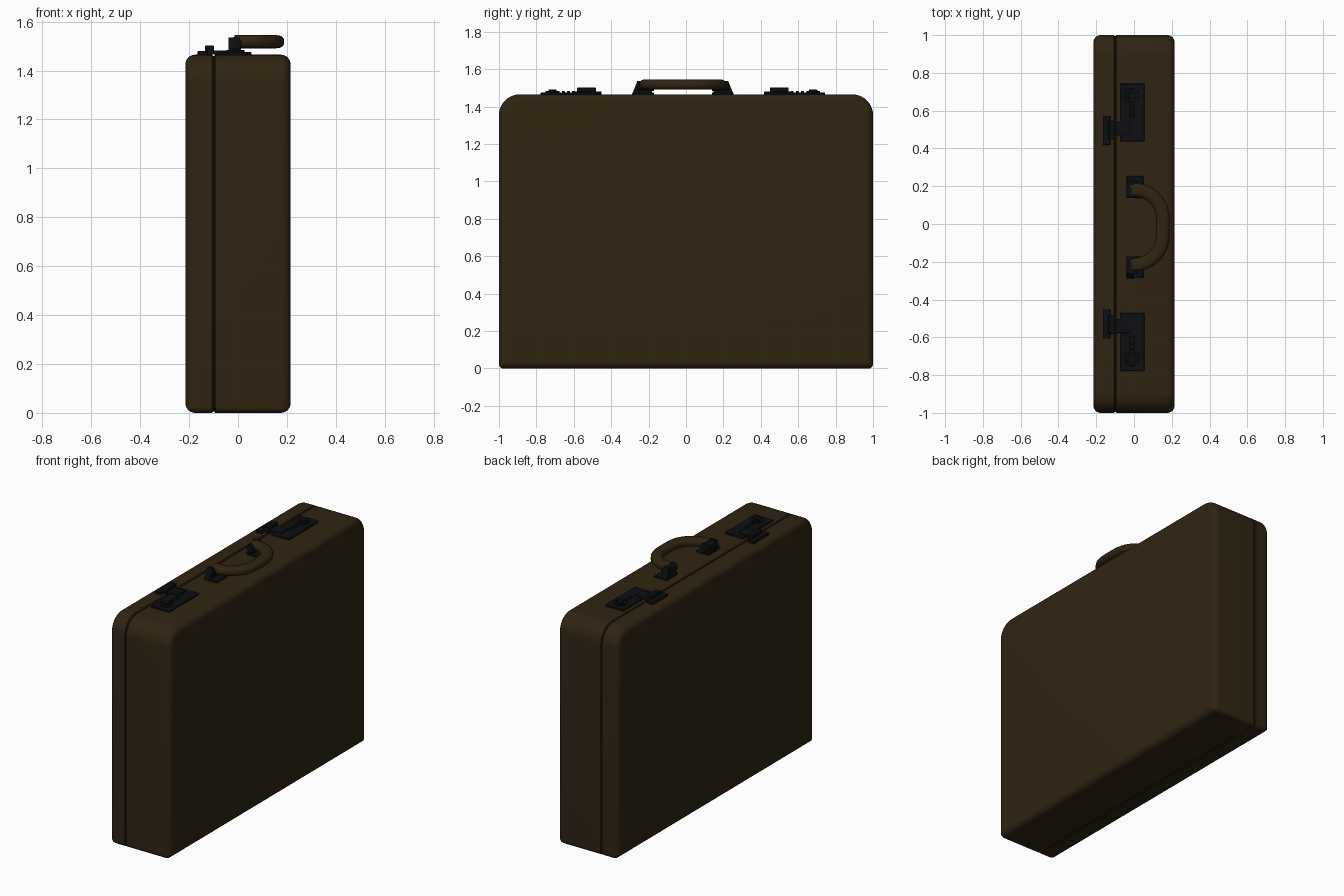
import bpy, bmesh, math
from mathutils import Vector

if "Cube" in bpy.data.objects:
    bpy.data.objects.remove(bpy.data.objects["Cube"])

def mat(name, rgb):
    m = bpy.data.materials.new(name)
    m.diffuse_color = (*rgb, 1)
    m.use_nodes = True
    m.node_tree.nodes["Principled BSDF"].inputs["Base Color"].default_value = m.diffuse_color
    return m

LEATHER = mat("dark_brown_leather", (0.030, 0.018, 0.006))
METAL = mat("black_metal", (0.004, 0.0045, 0.005))
TOP = 1.465      # height of the case top
MID = -0.017     # y centre of the handle and latches

def finish(bm, name, material, bevel=0):
    bmesh.ops.recalc_face_normals(bm, faces=bm.faces)
    me = bpy.data.meshes.new(name)
    bm.to_mesh(me)
    bm.free()
    me.materials.append(material)
    ob = bpy.data.objects.new(name, me)
    bpy.context.collection.objects.link(ob)
    if bevel:
        b = ob.modifiers.new("bevel", 'BEVEL')
        b.width, b.segments = bevel, 2
    bpy.ops.object.select_all(action='DESELECT')
    bpy.context.view_layer.objects.active = ob
    ob.select_set(True)
    bpy.ops.object.shade_smooth_by_angle(angle=math.radians(35))
    return ob

def loft(name, rings, material):
    bm = bmesh.new()
    vs = [[bm.verts.new(p) for p in r] for r in rings]
    n = len(vs[0])
    for a, b in zip(vs, vs[1:]):
        for i in range(n):
            bm.faces.new((a[i], a[(i + 1) % n], b[(i + 1) % n], b[i]))
    bm.faces.new(vs[0])
    bm.faces.new(vs[-1])
    return finish(bm, name, material)

def case_ring(x, inset):
    # rounded outline: small radius at the bottom, large at the top
    pts = []
    for sy, sz, r0, start in ((1, 0, 0.025, -90), (1, 1, 0.11, 0),
                              (-1, 1, 0.11, 90), (-1, 0, 0.025, 180)):
        r = max(r0 - inset, 0.008)
        cy = sy * (1 - inset - r)
        cz = TOP - inset - r if sz else inset + r
        for i in range(11):
            a = math.radians(start + 9 * i)
            pts.append((x, cy + r * math.cos(a), cz + r * math.sin(a)))
    return pts

def shell(name, x_seam, x_out):
    # straight wall then a quarter-round edge into the broad face
    r, s = 0.04, math.copysign(1, x_out - x_seam)
    rings = [case_ring(x_seam, 0.004), case_ring(x_seam + s * 0.004, 0)]
    for i in range(8):
        a = math.radians(90 * i / 7)
        rings.append(case_ring(x_out - s * r * (1 - math.sin(a)),
                               r * (1 - math.cos(a))))
    loft(name, rings, LEATHER)

def box(name, x, y, z, material=METAL, bevel=0.003):
    bm = bmesh.new()
    bmesh.ops.create_cube(bm, size=1)
    for v in bm.verts:
        v.co = Vector([(a + b) / 2 + (b - a) * c
                       for (a, b), c in zip((x, y, z), v.co)])
    return finish(bm, name, material, bevel)

def cyl(name, loc, r, h, axis='Z', seg=24):
    bm = bmesh.new()
    bmesh.ops.create_cone(bm, cap_ends=True, segments=seg, radius1=r, radius2=r, depth=h)
    ob = finish(bm, name, METAL, 0.002)
    ob.location = loc
    if axis == 'Y':
        ob.rotation_euler.x = math.pi / 2
    return ob

# Case: lid, base and the dark seam between them
shell("case_lid", -0.103, -0.215)
shell("case_base", -0.097, 0.215)
loft("seam", [case_ring(-0.106, 0.006), case_ring(-0.094, 0.006)], METAL)

# Handle: rounded grip swept along a flat C, lying towards +x
half = [(-0.015, 0.197), (0.02, 0.197), (0.055, 0.189), (0.09, 0.170),
        (0.12, 0.142), (0.141, 0.108), (0.151, 0.07), (0.153, 0.03)]
path = [Vector((x, y + MID, 1.518)) for x, y in half]
path += [Vector((x, MID - y, 1.518)) for x, y in reversed(half)]
rings = []
for i, p in enumerate(path):
    t = (path[min(i + 1, len(path) - 1)] - path[max(i - 1, 0)]).normalized()
    side = Vector((t.y, -t.x, 0))
    ring = []
    for k in range(20):
        c, s = math.cos(k * math.pi / 10), math.sin(k * math.pi / 10)
        ring.append(p + side * 0.036 * math.copysign(abs(c) ** 0.8, c)
                    + Vector((0, 0, 0.027 * math.copysign(abs(s) ** 0.8, s))))
    rings.append(ring)
loft("handle_grip", rings, LEATHER)

for s, tag in ((1, "right"), (-1, "left")):
    def span(a, b):
        return tuple(sorted((MID + s * a, MID + s * b)))

    # Handle mounts: foot plate, pivot and flared outer cheek
    box("handle_foot_" + tag, (-0.04, 0.05), span(0.155, 0.27), (TOP - 0.004, TOP + 0.010))
    cyl("handle_pivot_" + tag, (-0.012, MID + s * 0.20, 1.510), 0.027, 0.09, 'Y')
    cheek = box("handle_cheek_" + tag, (-0.038, 0.0), span(0.226, 0.272),
                (TOP, 1.536), bevel=0)
    for v in cheek.data.vertices:
        if v.co.z > 1.5 and abs(v.co.y - MID) > 0.25:
            v.co.y = MID + s * 0.243
    box("handle_post_" + tag, (-0.036, 0.0), span(0.165, 0.23), (TOP, 1.50))

    # Latch plate with combination dials and round release button
    box("latch_plate_" + tag, (-0.075, 0.055), span(0.455, 0.76), (TOP - 0.004, TOP + 0.010))
    for i in range(3):
        cyl(f"dial_{tag}_{i + 1}", (-0.01, MID + s * (0.585 + 0.027 * i), TOP + 0.002),
            0.016, 0.016, 'Y')
    cyl("button_ring_" + tag, (-0.01, MID + s * 0.697, TOP + 0.012), 0.037, 0.014)
    cyl("button_" + tag, (-0.01, MID + s * 0.697, TOP + 0.018), 0.022, 0.016)

    # Hasp bridging the seam and the catch on the lid
    box("hasp_" + tag, (-0.13, -0.02), span(0.485, 0.56), (TOP, TOP + 0.018))
    box("catch_bar_" + tag, (-0.165, -0.125), span(0.435, 0.59), (TOP - 0.004, TOP + 0.016))
    box("catch_grip_" + tag, (-0.135, -0.098), span(0.465, 0.565), (TOP, 1.502))
